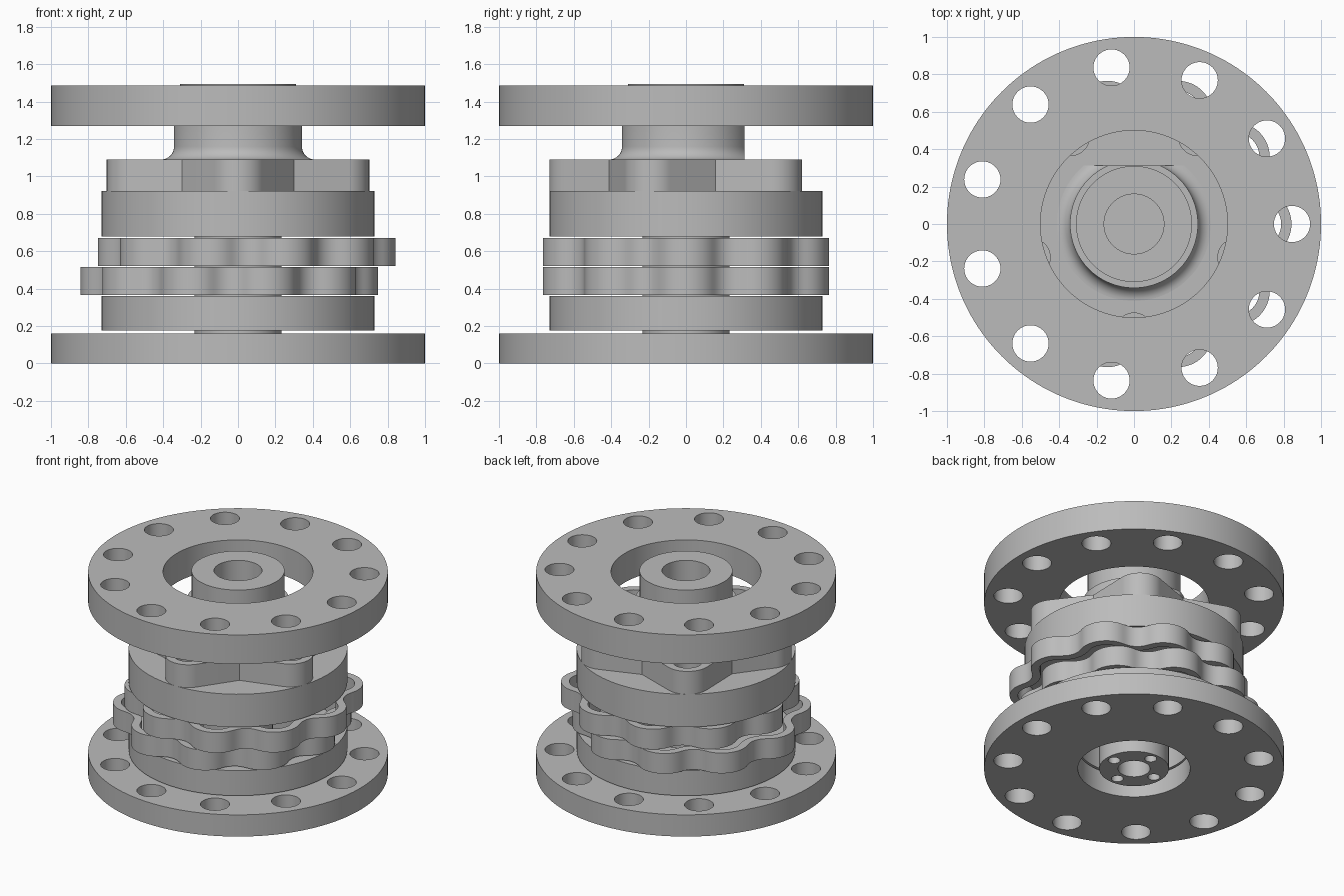
import bpy, bmesh
from math import sin, cos, pi, atan2, acos, hypot, radians
from mathutils import Vector, Matrix

if "Cube" in bpy.data.objects:
    bpy.data.objects.remove(bpy.data.objects["Cube"])

# One plain grey for every part
grey = bpy.data.materials.new("plain_grey")
grey.use_nodes = True
grey.diffuse_color = (0.5, 0.5, 0.5, 1)
grey.node_tree.nodes["Principled BSDF"].inputs["Base Color"].default_value = (0.5, 0.5, 0.5, 1)

PINS, PIN_R, PIN_CIRCLE, ECC = 11, 0.097, 0.845, 0.047


def finish(name, bm):
    bmesh.ops.remove_doubles(bm, verts=bm.verts, dist=0.0002)
    bmesh.ops.recalc_face_normals(bm, faces=bm.faces)
    mesh = bpy.data.meshes.new(name)
    bm.to_mesh(mesh)
    bm.free()
    mesh.materials.clear()
    mesh.materials.append(grey)
    ob = bpy.data.objects.new(name, mesh)
    bpy.context.collection.objects.link(ob)
    bpy.ops.object.select_all(action='DESELECT')
    ob.select_set(True)
    bpy.context.view_layer.objects.active = ob
    bpy.ops.object.shade_smooth_by_angle(angle=radians(30))
    return ob


def circle(r, x=0, y=0, n=96):
    return [(x + r * cos(2 * pi * i / n), y + r * sin(2 * pi * i / n)) for i in range(n)]


def hole_ring(count, dist, r, start=0.0):
    step = 2 * pi / count
    return [circle(r, dist * cos(start + i * step), dist * sin(start + i * step), 40)
            for i in range(count)]


def plate(name, loops, z0, z1):
    """Extrude an outline, with further loops as holes, between two heights."""
    curve = bpy.data.curves.new(name, 'CURVE')
    curve.dimensions = '2D'
    curve.fill_mode = 'BOTH'
    curve.extrude = (z1 - z0) / 2
    for pts in loops:
        s = curve.splines.new('POLY')
        s.points.add(len(pts) - 1)
        for p, (x, y) in zip(s.points, pts):
            p.co = (x, y, 0, 1)
        s.use_cyclic_u = True
    temp = bpy.data.objects.new(name + "_outline", curve)
    bpy.context.collection.objects.link(temp)
    mesh = bpy.data.meshes.new_from_object(
        temp.evaluated_get(bpy.context.evaluated_depsgraph_get()))
    bpy.data.objects.remove(temp)
    bpy.data.curves.remove(curve)
    bm = bmesh.new()
    bm.from_mesh(mesh)
    bpy.data.meshes.remove(mesh)
    bmesh.ops.translate(bm, verts=bm.verts, vec=(0, 0, (z0 + z1) / 2))
    return finish(name, bm)


def cycloid(shift, inset=0.0, n=400):
    """Ten-lobed cycloid outline; inset moves it inwards along its normal."""
    pts, r, turn = [], PIN_R + inset, pi / (PINS - 1)
    for i in range(n):
        t = 2 * pi * i / n
        u = (1 - PINS) * t
        psi = atan2(sin(u), PIN_CIRCLE / (ECC * PINS) - cos(u))
        x = PIN_CIRCLE * cos(t) - r * cos(t + psi) - ECC * cos(PINS * t)
        y = PIN_CIRCLE * sin(t) - r * sin(t + psi) - ECC * sin(PINS * t)
        pts.append((x * cos(turn) - y * sin(turn) + shift, x * sin(turn) + y * cos(turn)))
    return pts


def star(dist=0.576, r=0.154, valley=0.51, arms=5):
    """Round-tipped star: each arm's arc is tangent to lines from the valleys."""
    vx, vy = valley * cos(pi / arms), valley * sin(pi / arms)
    end = atan2(vy, vx - dist) - acos(r / hypot(vx - dist, vy))
    pts = []
    for k in range(arms):
        rot = Matrix.Rotation(-pi / 2 + k * 2 * pi / arms, 2)
        arc = [(dist + r * cos(a), r * sin(a)) for a in (end * (i / 12 - 1) for i in range(25))]
        pts += [tuple(rot @ Vector(p)) for p in arc + [(vx, vy)]]
    return pts


# Bolted end plates
bolts = hole_ring(PINS, PIN_CIRCLE, PIN_R)
plate("bottom_plate", [circle(1, n=160), circle(0.375)] + bolts, 0, 0.16)
plate("top_plate", [circle(1, n=160), circle(0.5)] + bolts, 1.27, 1.485)

# Input shaft with centre bore and four screw holes
plate("input_shaft", [circle(0.232), circle(0.107)] + hole_ring(4, 0.173, 0.04), 0, 0.68)

# Lower bearing ring and upper carrier disc
plate("lower_ring", [circle(0.73, n=128), circle(0.375)], 0.175, 0.36)
plate("carrier_disc", [circle(0.73, n=128)], 0.68, 0.922)

# Two opposed lobed rims
for name, shift, z in (("lower_lobed_rim", -ECC, 0.367), ("upper_lobed_rim", ECC, 0.521)):
    plate(name, [cycloid(shift), cycloid(shift, 0.055)], z, z + 0.149)

# Five-armed carrier with a hole in each arm
plate("carrier_star", [star()] + hole_ring(5, 0.576, 0.1, -pi / 2), 0.92, 1.09)

# Output hub: lathed with a foot fillet, a stepped neck and a blind bore
profile = [(0, 1.1), (0.16, 1.1), (0.16, 1.493), (0.31, 1.493), (0.31, 1.28), (0.342, 1.28)]
profile += [(0.412 - 0.07 * cos(a), 1.16 - 0.07 * sin(a)) for a in (pi / 16 * i for i in range(9))]
profile += [(0.412, 1.06), (0, 1.06)]
bm = bmesh.new()
verts = [bm.verts.new((r, 0, z)) for r, z in profile]
edges = [bm.edges.new(pair) for pair in zip(verts, verts[1:])]
bmesh.ops.spin(bm, geom=verts + edges, cent=(0, 0, 0), axis=(0, 0, 1), angle=2 * pi, steps=96)
bmesh.ops.remove_doubles(bm, verts=bm.verts, dist=0.0002)
# Flat on the back of the neck
cut = bmesh.ops.bisect_plane(bm, geom=bm.verts[:] + bm.edges[:] + bm.faces[:],
                             plane_co=(0, 0.313, 0), plane_no=(0, 1, 0), clear_outer=True)
rim = [e for e in cut["geom_cut"] if isinstance(e, bmesh.types.BMEdge)]
bmesh.ops.holes_fill(bm, edges=rim, sides=0)
finish("output_hub", bm)
